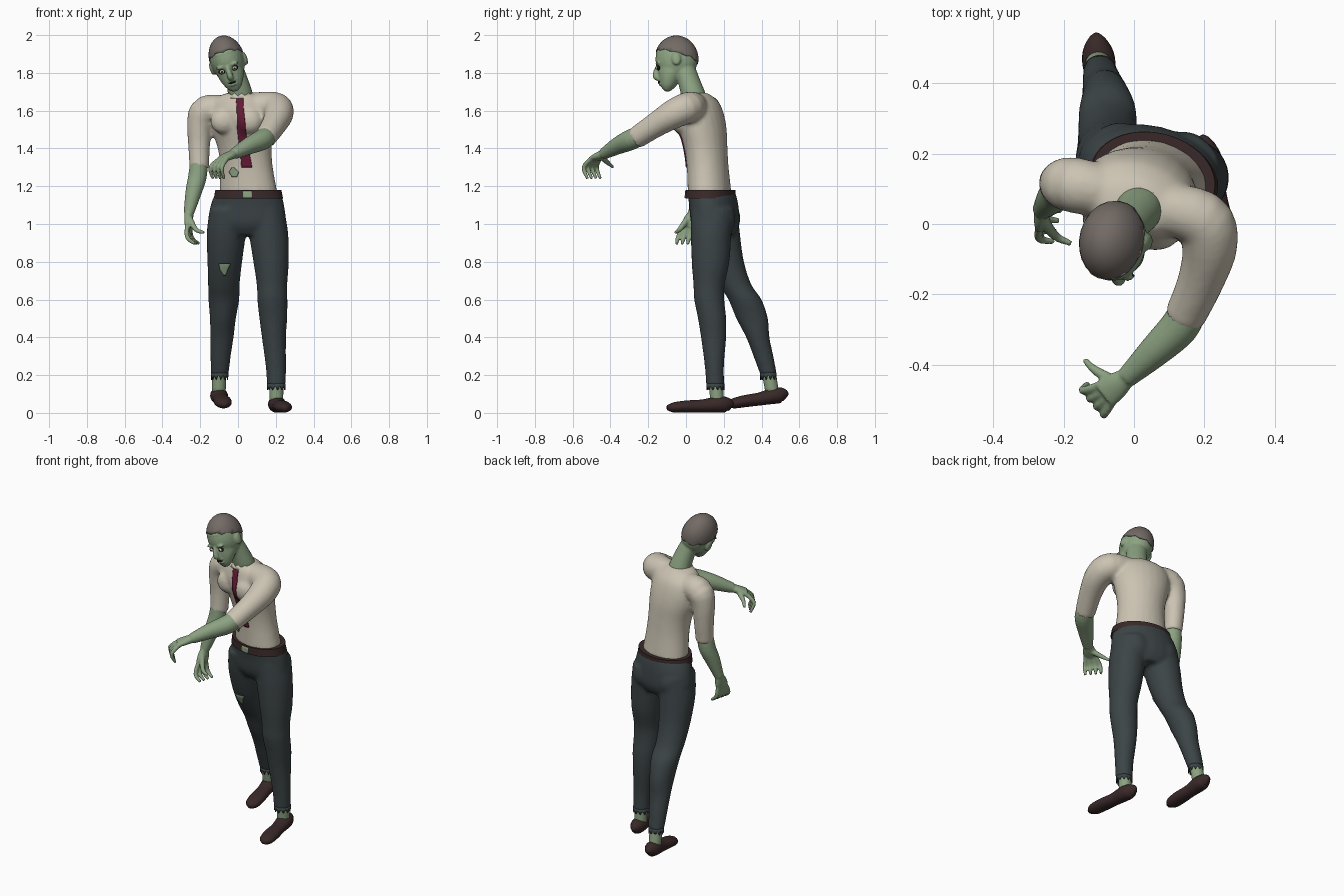
import bpy, bmesh, math
from mathutils import Vector, Matrix
from mathutils.bvhtree import BVHTree

if "Cube" in bpy.data.objects:
    bpy.data.objects.remove(bpy.data.objects["Cube"])


def material(name, r, g, b):
    mat = bpy.data.materials.new(name)
    mat.use_nodes = True
    mat.diffuse_color = (r, g, b, 1)
    mat.node_tree.nodes["Principled BSDF"].inputs["Base Color"].default_value = (r, g, b, 1)
    return mat


skin = material("green skin", .26, .36, .22)
cream = material("cream cloth", .60, .55, .45)
slate = material("slate cloth", .045, .058, .062)
leather = material("dark leather", .042, .022, .022)
crimson = material("crimson cloth", .13, .011, .036)
hair_grey = material("grey hair", .17, .145, .13)
eye_white = material("eye white", .6, .58, .48)
dark = material("dark", .012, .01, .01)
TORSO_YAW, HIP_YAW = math.radians(-16), math.radians(-13)


def smooth_path(stations, steps):
    """Catmull-Rom interpolation of (x, y, z, rx, ry) stations."""
    pts = [Vector(s if len(s) == 5 else (*s, s[3])) for s in stations]
    pts = [pts[0]] + pts + [pts[-1]]
    out = []
    for a, b, c, d in zip(pts, pts[1:], pts[2:], pts[3:]):
        for k in range(steps):
            t = k / steps
            out.append(b + (c - a) * (t / 2) + (a * 2 - b * 5 + c * 4 - d) * (t * t / 2)
                       + (b * 3 - a - c * 3 + d) * (t ** 3 / 2))
    return out + [pts[-1]]


def loft(bm, stations, yaw=None, side=(1, -1, 1), sides=24, steps=4):
    """Closed tube; rings lie flat when a yaw is given, else across the path."""
    path = smooth_path(stations, steps)
    rings = []
    for i, p in enumerate(path):
        if yaw is not None:
            u = Vector((math.cos(yaw), math.sin(yaw), 0))
            v = Vector((-math.sin(yaw), math.cos(yaw), 0))
        else:
            t = (path[min(i + 1, len(path) - 1)].xyz - path[max(i - 1, 0)].xyz).normalized()
            u = Vector(side)
            u = (u - t * u.dot(t)).normalized()
            v = t.cross(u)
        angles = [math.tau * k / sides for k in range(sides)]
        rings.append([bm.verts.new(p.xyz + u * p[3] * math.cos(a) + v * p[4] * math.sin(a))
                      for a in angles])
    for low, high in zip(rings, rings[1:]):
        for k in range(sides):
            n = (k + 1) % sides
            bm.faces.new((low[k], low[n], high[n], high[k]))
    bm.faces.new(rings[0][::-1])
    bm.faces.new(rings[-1])


def blob(bm, center, radii):
    m = Matrix.Translation(center) @ Matrix.Diagonal((*radii, 1))
    bmesh.ops.create_uvsphere(bm, u_segments=24, v_segments=16, radius=1, matrix=m)


def finish(name, bm, mat, voxel=0, relax=4, shell=0):
    """Turn a bmesh into an object, optionally fused by remeshing."""
    bmesh.ops.recalc_face_normals(bm, faces=bm.faces)
    for f in bm.faces:
        f.smooth = True
    me = bpy.data.meshes.new(name)
    bm.to_mesh(me)
    bm.free()
    me.materials.append(mat)
    ob = bpy.data.objects.new(name, me)
    bpy.context.collection.objects.link(ob)
    if voxel:
        mod = ob.modifiers.new("fuse", 'REMESH')
        mod.mode, mod.voxel_size, mod.use_smooth_shade = 'VOXEL', voxel, True
        mod = ob.modifiers.new("relax", 'SMOOTH')
        mod.iterations, mod.factor = relax, .5
    if shell:
        ob.modifiers.new("thickness", 'SOLIDIFY').thickness = shell
    return ob


def ragged_band(name, center, rx, ry, height, mat, teeth=11, flare=1):
    """Short cloth ring whose far edge is torn into points."""
    bm = bmesh.new()
    c, rings = Vector(center), ([], [])
    for k in range(teeth * 2):
        a = math.tau * k / (teeth * 2)
        d = Vector((rx * math.cos(a), ry * math.sin(a), 0))
        rings[0].append(bm.verts.new(c + d))
        rings[1].append(bm.verts.new(c + d * flare + Vector((0, 0, height * (1 if k % 2 else .4)))))
    for k in range(teeth * 2):
        n = (k + 1) % (teeth * 2)
        bm.faces.new((rings[0][k], rings[0][n], rings[1][n], rings[1][k]))
    return finish(name, bm, mat, shell=.005)


def plate(name, rows, target, mat, lift=.004, cols=6, steps=4):
    """Thin sheet laid on the front of a target; rows are (z, left x, right x)."""
    tree = BVHTree.FromObject(target, bpy.context.evaluated_depsgraph_get())
    bm, grid, y = bmesh.new(), [], 0
    fine = [Vector(a).lerp(Vector(b), k / steps) for a, b in zip(rows, rows[1:]) for k in range(steps)]
    for z, x0, x1 in fine + [rows[-1]]:
        line = []
        for k in range(cols + 1):
            x = x0 + (x1 - x0) * k / cols
            hit = tree.ray_cast(Vector((x, -1, z)), Vector((0, 1, 0)))[0]
            y = hit.y if hit else y
            line.append(bm.verts.new((x, y - lift, z)))
        grid.append(line)
    for a, b in zip(grid, grid[1:]):
        for k in range(cols):
            bm.faces.new((a[k], a[k + 1], b[k + 1], b[k]))
    return finish(name, bm, mat, shell=.006)


# Trousers: pelvis, seat and both legs fused together
bm = bmesh.new()
loft(bm, [(.055, .132, 1.175, .172, .124), (.05, .147, 1.1, .198, .126),
          (.048, .155, 1.0, .207, .122), (.05, .16, .94, .15, .09)], yaw=HIP_YAW)
for x, y in ((-.04, .2), (.14, .175)):
    blob(bm, (x, y, 1.03), (.09, .088, .1))
loft(bm, [(.145, .14, 1.08, .1, .115), (.162, .133, .95, .104, .108), (.175, .13, .8, .094, .1),
          (.18, .122, .68, .081, .083), (.182, .123, .6, .08, .08), (.187, .138, .5, .074, .075),
          (.19, .146, .4, .064, .067), (.2, .15, .25, .054, .051), (.203, .155, .14, .049, .048)], yaw=0)
loft(bm, [(-.05, .16, 1.08, .1, .115), (-.062, .176, .95, .104, .11), (-.07, .21, .8, .092, .097),
          (-.075, .26, .68, .084, .086), (-.075, .312, .6, .082, .088), (-.08, .35, .5, .069, .084),
          (-.085, .38, .4, .062, .062), (-.092, .41, .3, .054, .053), (-.097, .438, .2, .047, .044)], yaw=0)
trousers = finish("trousers", bm, slate, voxel=.011, relax=5)
ragged_band("left_trouser_hem", (.203, .155, .155), .049, .048, -.035, slate)
ragged_band("right_trouser_hem", (-.097, .436, .215), .046, .044, -.04, slate)

# Ankles and shoes
SHOE = [(0, .012, .5), (.06, .034, .9), (.2, .047, 1), (.45, .042, .8), (.7, .047, .74), (.9, .041, .62), (1, .015, .3)]


def foot(name, heel, toe, ankle_top, ankle_base):
    heel, toe = Vector(heel), Vector(toe)
    bm = bmesh.new()
    stations = []
    for f, w, h in SHOE:
        p = heel.lerp(toe, f)
        stations.append((p.x, p.y, p.z + .043 * max(h, .6), w, .043 * h))
    loft(bm, stations, side=(1, 0, 0))
    finish(name + "_shoe", bm, leather)
    bm = bmesh.new()
    loft(bm, [(*ankle_top, .038), (*ankle_base, .036)], yaw=0)
    finish(name + "_ankle", bm, skin)


foot("left", (.195, .24, .002), (.25, -.1, .002), (.203, .155, .22), (.203, .165, .05))
foot("right", (-.108, .53, .055), (-.072, .22, .02), (-.097, .43, .26), (-.102, .458, .1))

# Shirt: torso, chest and sleeves fused together
bm = bmesh.new()
loft(bm, [(.055, .125, 1.165, .157, .112), (.045, .115, 1.3, .142, .108), (.035, .105, 1.4, .145, .112),
          (.02, .09, 1.5, .164, .122), (.01, .075, 1.58, .172, .122), (.005, .068, 1.64, .155, .105),
          (.008, .055, 1.68, .105, .078), (.012, .05, 1.695, .06, .055)], yaw=TORSO_YAW)
for x, y in ((-.075, .012), (.06, -.025)):
    blob(bm, (x, y, 1.545), (.072, .05, .068))
loft(bm, [(.06, .05, 1.625, .07), (.19, .015, 1.618, .082), (.215, -.06, 1.585, .079),
          (.19, -.16, 1.525, .066), (.142, -.268, 1.453, .058)])
loft(bm, [(-.06, .09, 1.61, .07), (-.17, .11, 1.6, .08), (-.202, .115, 1.53, .068),
          (-.206, .115, 1.42, .058), (-.205, .105, 1.295, .052)])
shirt = finish("shirt", bm, cream, voxel=.011, relax=5)
ragged_band("collar", (.01, .04, 1.665), .078, .075, .03, cream, flare=.9)

# Forearms and hands
def forearm(name, arm, palm, spread, first, second, thumb):
    bm = bmesh.new()
    loft(bm, arm)
    wrist, palm, spread = Vector(arm[-1][:3]), Vector(palm), Vector(spread).normalized()
    mid = wrist.lerp(palm, .5)
    loft(bm, [(*wrist, .027, .024), (*mid, .039, .022), (*palm, .042, .017)], side=spread)
    for i in range(4):
        off = spread * (i - 1.5)
        base = palm + off * .022
        bend = base + Vector(first) + off * .008
        tip = bend + Vector(second)
        loft(bm, [(*base.lerp(wrist, .2), .012), (*bend, .012), (*tip, .008)], sides=12)
    loft(bm, [(*p, r) for p, r in zip(thumb, (.018, .013, .008))], sides=12)
    finish(name, bm, skin, voxel=.0055, relax=2)


forearm("left_forearm",
        [(.16, -.23, 1.475, .05), (.13, -.29, 1.447, .055), (.06, -.36, 1.415, .046), (-.02, -.435, 1.372, .03)],
        (-.085, -.485, 1.345), (-.65, .75, 0), (-.03, -.022, -.045), (.012, .02, -.06),
        ((-.05, -.45, 1.36), (-.11, -.415, 1.325), (-.14, -.385, 1.3)))
forearm("right_forearm",
        [(-.205, .105, 1.34, .047), (-.215, .095, 1.25, .049), (-.235, .07, 1.17, .043), (-.26, .04, 1.06, .028)],
        (-.262, .012, .985), (.25, .95, 0), (.005, -.01, -.055), (.04, -.008, -.035),
        ((-.258, .01, 1.03), (-.222, -.035, .97), (-.178, -.055, .955)))

# Head, ears, nose and neck
head_pose = (Matrix.Translation((-.058, -.05, 1.872)) @ Matrix.Rotation(math.radians(-6), 4, 'Z')
             @ Matrix.Rotation(math.radians(-17), 4, 'Y') @ Matrix.Rotation(math.radians(8), 4, 'X'))
SKULL = Vector((.091, .112, .124))
bm = bmesh.new()
blob(bm, (0, 0, 0), SKULL)
face = [(.05, .086, -.106, .1), (0, .084, -.108, .098), (-.05, .075, -.106, .075), (-.09, .067, -.104, .035),
        (-.125, .052, -.1, 0), (-.15, .036, -.093, -.025), (-.168, .015, -.08, -.05)]
loft(bm, [(0, (f + b) / 2, z, w, (b - f) / 2) for z, w, f, b in face], yaw=0)
loft(bm, [(0, -.1, -.02, .01), (0, -.117, -.055, .014), (0, -.117, -.083, .017), (0, -.1, -.092, .012)], side=(1, 0, 0))
for s in (-1, 1):
    blob(bm, (s * .092, .005, -.025), (.012, .024, .036))
    blob(bm, (s * .036, -.1, -.022), (.026, .012, .008))
blob(bm, (0, -.1, -.105), (.024, .01, .007))
blob(bm, (0, -.1, -.127), (.022, .01, .007))
bm.transform(head_pose)
loft(bm, [(.01, .055, 1.62, .07), (.012, .038, 1.69, .066), (-.008, .012, 1.77, .06), (-.035, -.015, 1.84, .06)], yaw=0)
finish("head", bm, skin, voxel=.006, relax=3)

# Hair cap with an uneven lower edge
bm = bmesh.new()
blob(bm, (0, 0, 0), SKULL * 1.04)
bmesh.ops.bisect_plane(bm, geom=bm.verts[:] + bm.edges[:] + bm.faces[:], plane_co=(0, 0, .015),
                       plane_no=(0, .42, 1), clear_inner=True)
for v in bm.verts:
    if v.is_boundary:
        v.co.z += .006 * math.sin(9 * math.atan2(v.co.y, v.co.x))
bm.transform(head_pose)
finish("hair_cap", bm, hair_grey, shell=.006)

# Eyes and mouth
details = [("mouth", dark, (0, -.105, -.116), (.021, .008, .005))]
for s, label in ((-1, "right"), (1, "left")):
    details += [(label + "_eye_socket", dark, (s * .035, -.098, -.045), (.019, .009, .013)),
                (label + "_eye", eye_white, (s * .035, -.1, -.045), (.013, .012, .01)),
                (label + "_pupil", dark, (s * .035, -.11, -.045), (.005, .004, .005))]
for name, mat, center, radii in details:
    bm = bmesh.new()
    blob(bm, center, radii)
    bm.transform(head_pose)
    finish(name, bm, mat)

# Belt, buckle, tie and the torn patches
bm = bmesh.new()
loft(bm, [(.055, .13, 1.135, .186, .13), (.055, .13, 1.18, .177, .129)], yaw=HIP_YAW, sides=48)
belt = finish("belt", bm, leather)
belt.data.polygons[-1].use_smooth = belt.data.polygons[-2].use_smooth = False
bpy.context.view_layer.update()
plate("buckle", [(1.175, .025, .075), (1.137, .025, .075)], belt, skin)
plate("tie", [(1.665, -.012, .028), (1.63, -.008, .028), (1.5, -.004, .04), (1.4, .006, .055),
              (1.34, .015, .068), (1.3, .018, .075)], shirt, crimson, lift=.006)
plate("shirt_hole", [(1.3, -.03, -.02), (1.275, -.045, .005), (1.25, -.03, -.005)], shirt, skin)
plate("trouser_tear", [(.79, -.1, -.04), (.76, -.095, -.055), (.73, -.075, -.065)], trousers, skin)
